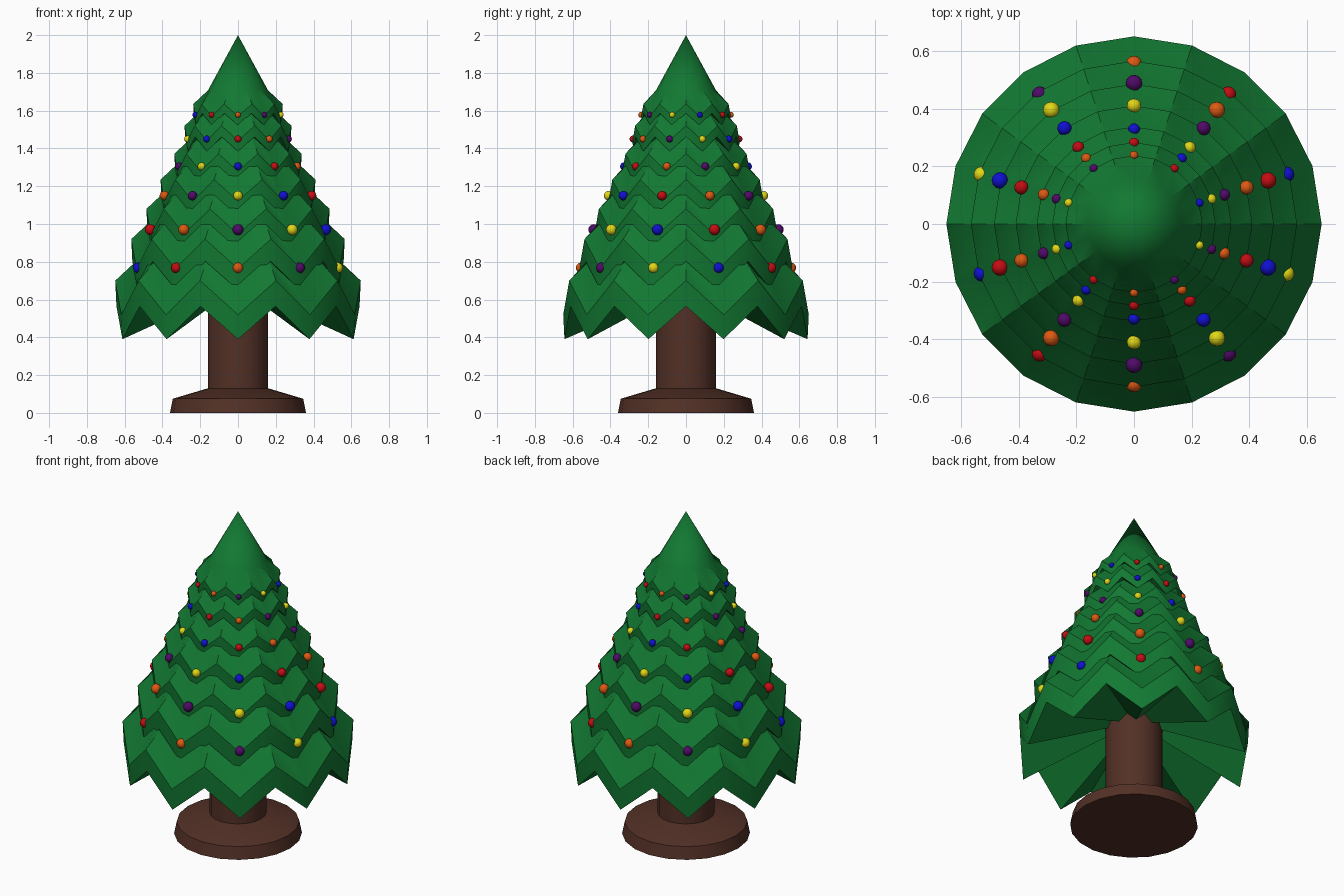
import bpy, bmesh, math

if "Cube" in bpy.data.objects:
    bpy.data.objects.remove(bpy.data.objects["Cube"])

def material(name, rgb):
    m = bpy.data.materials.new(name)
    m.diffuse_color = (*rgb, 1)
    m.use_nodes = True
    m.node_tree.nodes["Principled BSDF"].inputs["Base Color"].default_value = m.diffuse_color
    return m

GREEN = material("pine green", (0.006, 0.19, 0.032))
BROWN = material("bark brown", (0.085, 0.03, 0.019))
BAUBLES = [material("orange", (0.72, 0.10, 0.006)),
           material("purple", (0.08, 0.003, 0.14)),
           material("yellow", (0.75, 0.68, 0.008)),
           material("blue", (0.005, 0.005, 0.65)),
           material("red", (0.55, 0.004, 0.006))]
SIDES = 20

def finish(bm, name, mat, angle):
    bmesh.ops.recalc_face_normals(bm, faces=bm.faces)
    mesh = bpy.data.meshes.new(name)
    bm.to_mesh(mesh)
    bm.free()
    mesh.materials.append(mat)
    ob = bpy.data.objects.new(name, mesh)
    bpy.context.collection.objects.link(ob)
    bpy.ops.object.select_all(action='DESELECT')
    ob.select_set(True)
    bpy.context.view_layer.objects.active = ob
    bpy.ops.object.shade_smooth_by_angle(angle=math.radians(angle))
    return ob

def lathe(name, mat, profile, angle=30):
    """profile: (radius, z at teeth, z at notches), r = 0 closes to a point."""
    bm = bmesh.new()
    rings = []
    for r, z_tooth, z_notch in profile:
        if r == 0:
            rings.append([bm.verts.new((0, 0, z_tooth))] * SIDES)
            continue
        ring = []
        for i in range(SIDES):
            a = -math.pi / 2 + 2 * math.pi * i / SIDES
            ring.append(bm.verts.new((r * math.cos(a), r * math.sin(a),
                                      z_notch if i % 2 else z_tooth)))
        rings.append(ring)
    for low, high in zip(rings, rings[1:]):
        for i in range(SIDES):
            j = (i + 1) % SIDES
            quad = (low[i], low[j], high[j], high[i])
            bm.faces.new(list(dict.fromkeys(quad)))
    return finish(bm, name, mat, angle)

# Trunk and stand
lathe("trunk", BROWN, [(r, z, z) for r, z in
      ((0, 0.05), (0.16, 0.05), (0.16, 0.72), (0, 0.72))])
lathe("stand", BROWN, [(r, z, z) for r, z in
      ((0, 0), (0.36, 0), (0.345, 0.075), (0.16, 0.13), (0, 0.13))], 20)

# Branch tiers: scaled copies with a zigzag skirt, (radius, notch height)
TIERS = [(0.65, 0.70), (0.565, 0.92), (0.485, 1.08), (0.41, 1.235),
         (0.337, 1.372), (0.283, 1.52), (0.237, 1.635)]
for n, (R, z) in enumerate(TIERS):
    s = R / 0.65
    lathe(f"branch_tier_{n + 1}", GREEN, [
        (0, z + s, z + s),
        (R * 0.67, z + 0.2 * s, z + 0.2 * s),
        (R, z - 0.18 * s, z),
        (R * 0.99, z - 0.31 * s, z - 0.135 * s),
        (0, z - 0.03 * s, z - 0.03 * s)])

# Baubles on the teeth of every tier but the lowest, colours cycling
ROWS = [(0.555, 0.768, 0.028), (0.488, 0.97, 0.029), (0.41, 1.15, 0.025),
        (0.328, 1.305, 0.021), (0.281, 1.45, 0.018), (0.238, 1.578, 0.015)]
for row, (R, z, size) in enumerate(ROWS):
    for k in range(10):
        a = math.radians(-90 + 36 * k)
        bm = bmesh.new()
        bmesh.ops.create_uvsphere(bm, u_segments=12, v_segments=8, radius=size)
        ob = finish(bm, f"bauble_{row + 1}_{k + 1}", BAUBLES[(row + k) % 5], 60)
        ob.location = (R * math.cos(a), R * math.sin(a), z)
